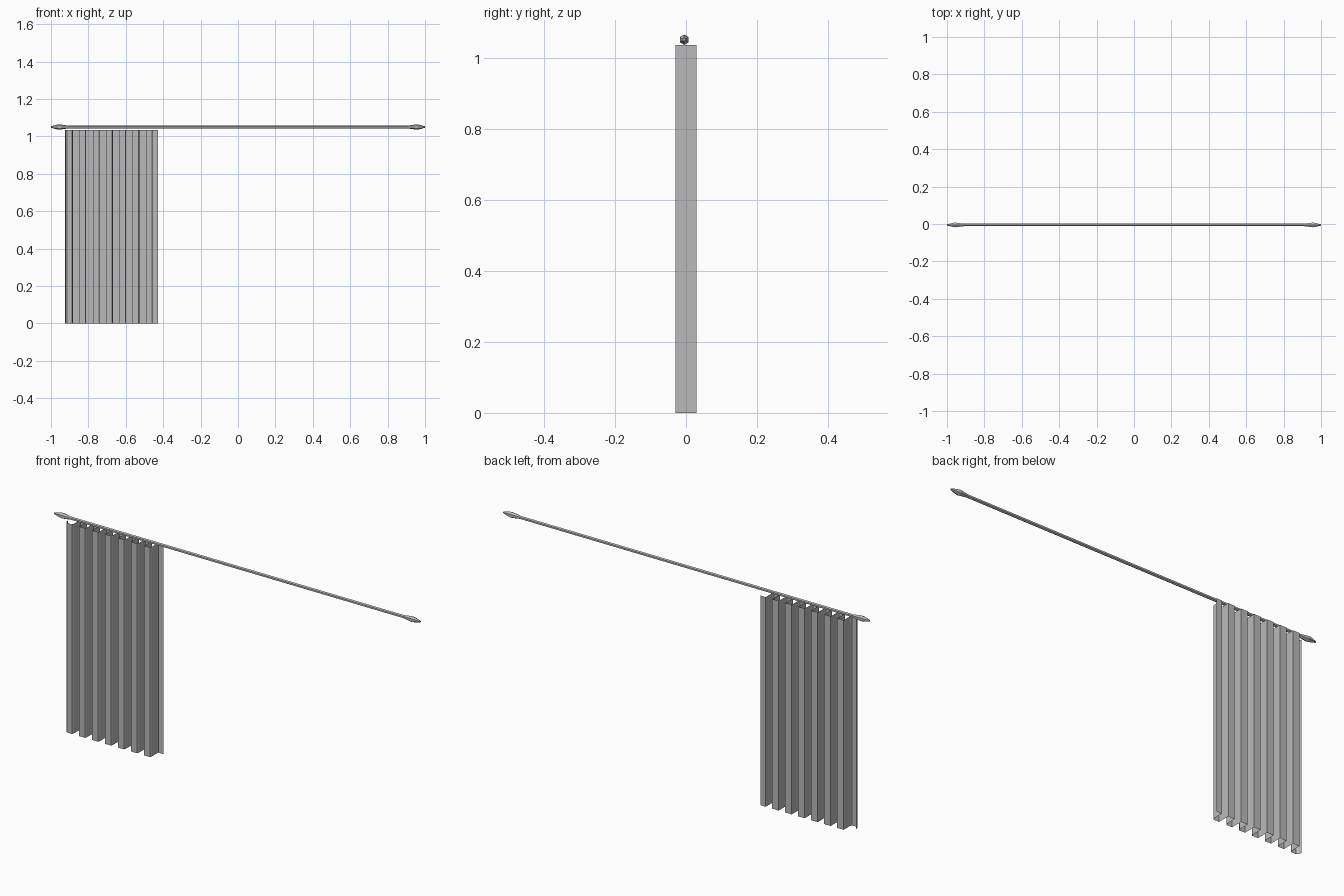
import bpy, bmesh, math

if "Cube" in bpy.data.objects:
    bpy.data.objects.remove(bpy.data.objects["Cube"])

mat = bpy.data.materials.new("warm_grey")
mat.diffuse_color = (0.5, 0.49, 0.49, 1)
mat.use_nodes = True
mat.node_tree.nodes["Principled BSDF"].inputs["Base Color"].default_value = mat.diffuse_color


def make_object(name, bm):
    mesh = bpy.data.meshes.new(name)
    bm.to_mesh(mesh)
    bm.free()
    mesh.materials.append(mat)
    obj = bpy.data.objects.new(name, mesh)
    bpy.context.collection.objects.link(obj)
    return obj


# Curtain: one pleated outline extruded straight up
HALF, FRONT, BACK, TOP = 0.0355, -0.03, 0.03, 1.035
outline = [(-0.924, -0.005), (-0.922, -0.02), (-0.914, FRONT)]  # short return hem
for i in range(7):
    left = -0.918 + 2 * HALF * i
    right = left + HALF
    if i:
        outline.append((left, FRONT))
    outline += [(right - 0.004, FRONT), (right, -0.022), (right, BACK)]
    outline.append((right + HALF if i < 6 else -0.428, BACK))

bm = bmesh.new()
low = [bm.verts.new((x, y, 0)) for x, y in outline]
high = [bm.verts.new((x, y, TOP)) for x, y in outline]
for i in range(len(outline) - 1):
    bm.faces.new((low[i], low[i + 1], high[i + 1], high[i]))
make_object("pleated_curtain", bm)


# Six-sided parts turned around the rail axis
def lathe_x(name, profile, sides=6, y=-0.005, z=1.05):
    bm = bmesh.new()
    rings = []
    for x, r in profile:
        rings.append([bm.verts.new((x, y + r * math.sin(2 * math.pi * k / sides),
                                    z + r * math.cos(2 * math.pi * k / sides)))
                      for k in range(sides)])
    for a, b in zip(rings, rings[1:]):
        for k in range(sides):
            n = (k + 1) % sides
            bm.faces.new((a[k], a[n], b[n], b[k]))
    bm.faces.new(rings[0])
    bm.faces.new(rings[-1])
    bmesh.ops.recalc_face_normals(bm, faces=bm.faces)
    return make_object(name, bm)


# Rail and its pointed end caps
lathe_x("curtain_rail", [(-0.92, 0.008), (0.92, 0.008)])
for side, s in (("left", -1), ("right", 1)):
    lathe_x(side + "_finial", [(s * 0.91, 0.008), (s * 0.955, 0.0145),
                               (s * 0.97, 0.012), (s * 1.0, 0.004)])
